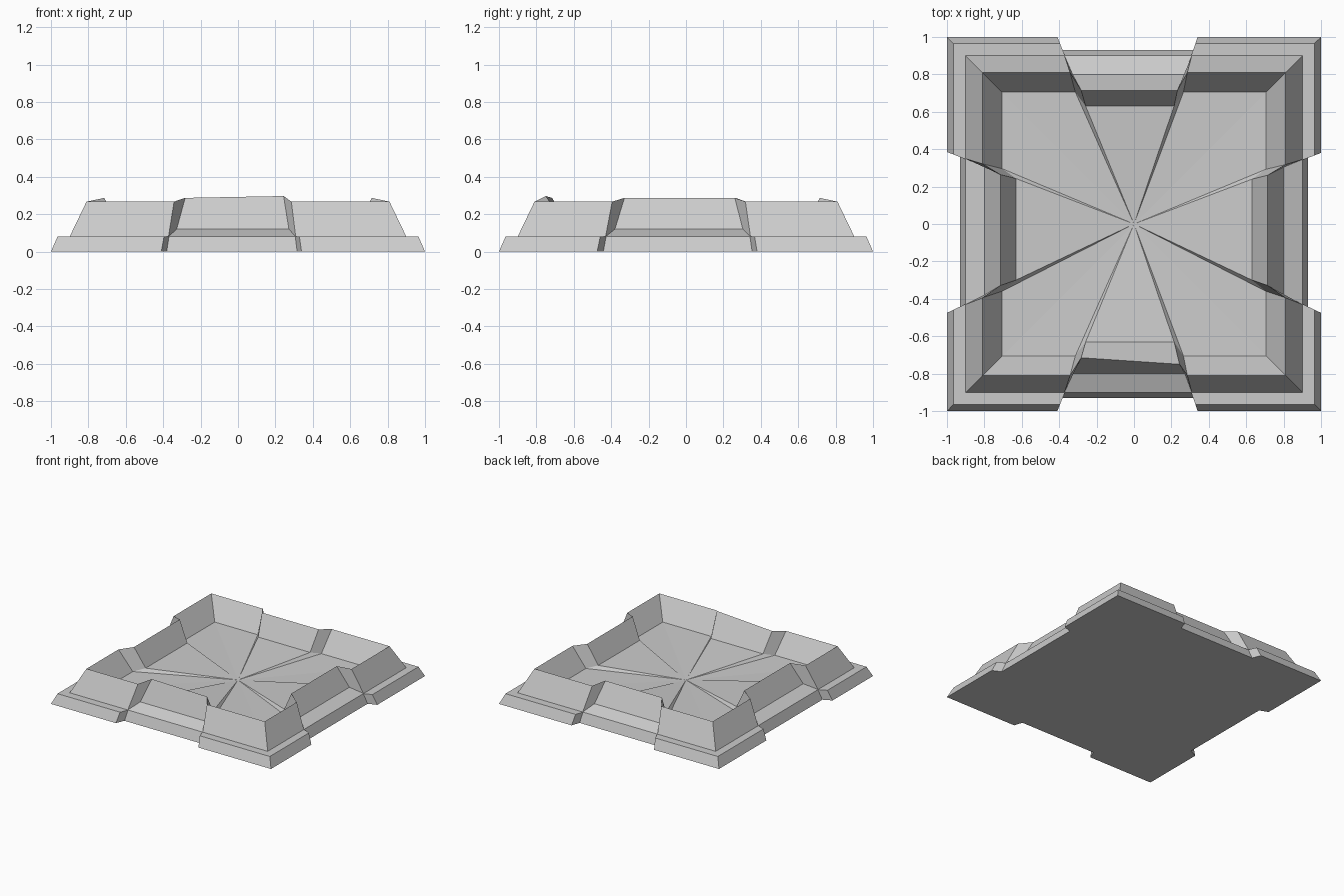
import bpy, bmesh
from mathutils import Vector

if "Cube" in bpy.data.objects:
    bpy.data.objects.remove(bpy.data.objects["Cube"])

# Radial profiles from outer edge inward: (distance, height, sideways widening)
CORNER = [(1.0, 0.0, 0.0), (0.965, 0.08, 0.0), (0.9, 0.08, 0.003), (0.81, 0.267, 0.012), (0.705, 0.10, 0.035)]
MIDDLE = [(0.93, 0.0, 0.0), (0.9, 0.08, 0.0), (0.8, 0.12, 0.0), (0.715, 0.287, -0.015), (0.63, 0.125, 0.0)]
# Slightly chipped ridge end on the front block
CHIPPED = MIDDLE[:3] + [(0.75, 0.297, -0.015), (0.63, 0.125, 0.0)]
CENTRE_Z = 0.082

# Block extents (negative end, positive end) for front, right, back, left
SIDES = [(0.41, 0.34), (0.475, 0.38), (0.34, 0.41), (0.385, 0.475)]
OUTWARD = [Vector((0, -1, 0)), Vector((1, 0, 0)), Vector((0, 1, 0)), Vector((-1, 0, 0))]

bm = bmesh.new()


def ray(side, slope, profile, diagonal=False):
    """One spoke of vertices following a profile."""
    out = OUTWARD[side]
    along = OUTWARD[(side + 1) % 4]
    sign = 1 if slope > 0 else -1
    verts = []
    for r, z, widen in profile:
        k = 1.0 if diagonal else slope + sign * widen
        verts.append(bm.verts.new(out * r + along * (r * k) + Vector((0, 0, z))))
    return verts


# Spokes all around: corner end, middle block, corner end, mitre
rays = []
for side, (low, high) in enumerate(SIDES):
    rays += [
        ray(side, -low, CORNER),
        ray(side, -low, MIDDLE),
        ray(side, high, CHIPPED if side == 0 else MIDDLE),
        ray(side, high, CORNER),
        ray(side, 1.0, CORNER, diagonal=True),
    ]

# Skin the spokes, close the floor at the centre and the underside
centre = bm.verts.new((0, 0, CENTRE_Z))
for a, b in zip(rays, rays[1:] + rays[:1]):
    for i in range(len(a) - 1):
        bm.faces.new((a[i], b[i], b[i + 1], a[i + 1]))
    bm.faces.new((a[-1], b[-1], centre))
bm.faces.new([r[0] for r in reversed(rays)])
bmesh.ops.recalc_face_normals(bm, faces=bm.faces)

mesh = bpy.data.meshes.new("stone_floor_tile")
bm.to_mesh(mesh)
bm.free()
tile = bpy.data.objects.new("stone_floor_tile", mesh)
bpy.context.collection.objects.link(tile)
